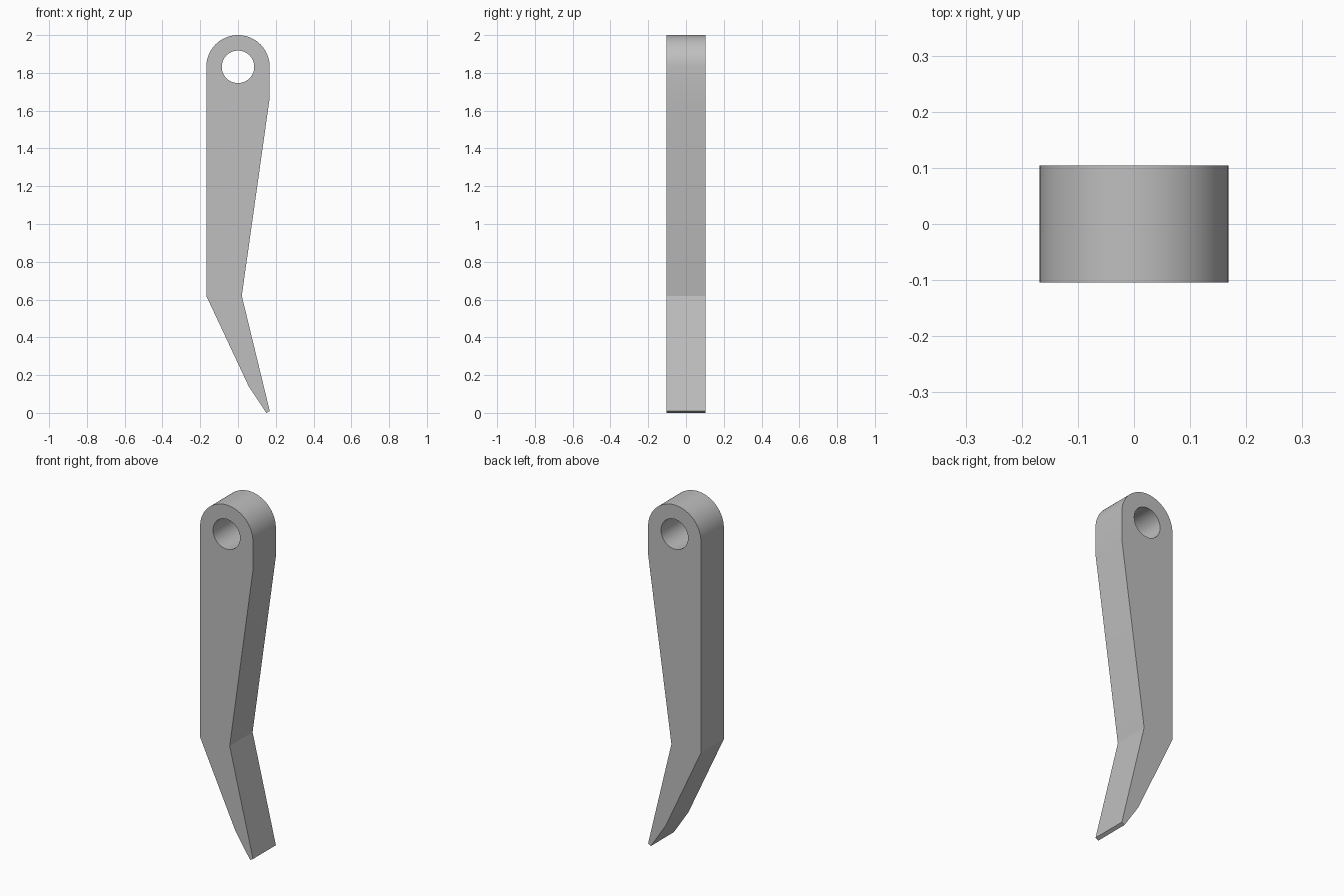
import bpy
import bmesh
from math import cos, sin, pi, radians

cube = bpy.data.objects.get("Cube")
if cube:
    bpy.data.objects.remove(cube, do_unlink=True)

HALF_DEPTH = 0.104
EYE_Z, OUTER_R, HOLE_R = 1.832, 0.168, 0.086


def arc(radius, sweep, steps):
    """Points (x, z) around the eye centre, starting at +x."""
    return [(radius * cos(sweep * i / steps), EYE_Z + radius * sin(sweep * i / steps))
            for i in range(steps + 1)]


def add_loop(bm, points):
    verts = [bm.verts.new((x, -HALF_DEPTH, z)) for x, z in points]
    return [bm.edges.new((v, verts[i - 1])) for i, v in enumerate(verts)]


# Shank outline: rounded eye, straight back, bent foot and chisel tip
outline = arc(OUTER_R, pi, 40) + [
    (-OUTER_R, 0.62), (0.057, 0.14), (0.15, 0.0),
    (OUTER_R, 0.01), (0.02, 0.62), (OUTER_R, 1.67)]
hole = arc(HOLE_R, 2 * pi, 48)[:-1]

# Fill the outline around the hole and extrude it through the depth
bm = bmesh.new()
edges = add_loop(bm, outline) + add_loop(bm, hole)
bmesh.ops.triangle_fill(bm, edges=edges, use_beauty=True, use_dissolve=False)
result = bmesh.ops.extrude_face_region(bm, geom=bm.faces[:], use_keep_orig=True)
moved = [g for g in result["geom"] if isinstance(g, bmesh.types.BMVert)]
bmesh.ops.translate(bm, verts=moved, vec=(0, 2 * HALF_DEPTH, 0))
bmesh.ops.recalc_face_normals(bm, faces=bm.faces[:])

mesh = bpy.data.meshes.new("tine_shank")
bm.to_mesh(mesh)
bm.free()
shank = bpy.data.objects.new("tine_shank", mesh)
bpy.context.collection.objects.link(shank)

# Plain grey metal
grey = bpy.data.materials.new("plain_grey")
grey.use_nodes = True
colour = (0.52, 0.52, 0.52, 1.0)
grey.diffuse_color = colour
grey.node_tree.nodes["Principled BSDF"].inputs["Base Color"].default_value = colour
mesh.materials.append(grey)

# Smooth the eye and gentle bends, keep the main edges crisp
bpy.ops.object.select_all(action="DESELECT")
shank.select_set(True)
bpy.context.view_layer.objects.active = shank
bpy.ops.object.shade_smooth_by_angle(angle=radians(15))
